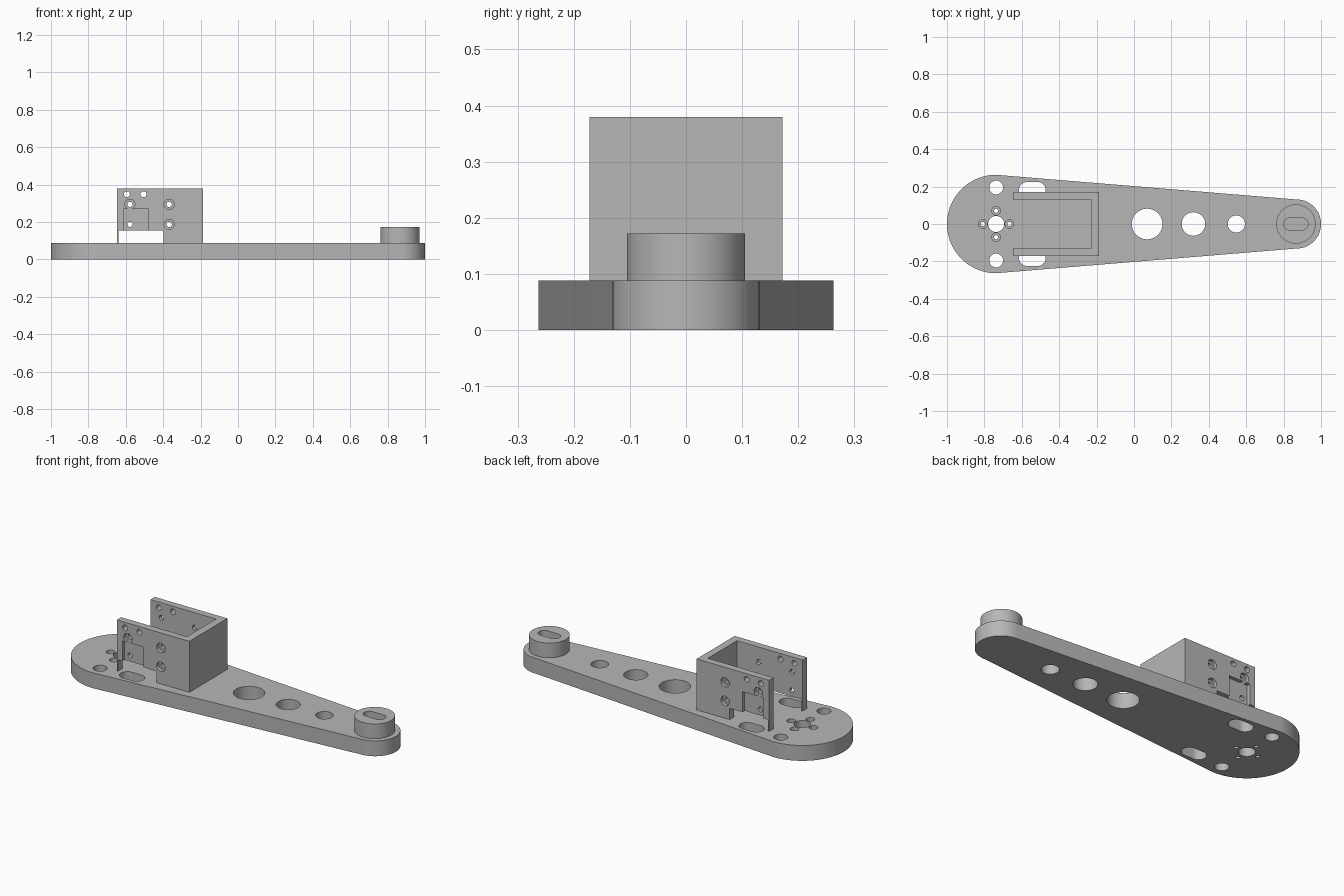
import bpy, bmesh, math
from mathutils import Matrix

cube = bpy.data.objects.get("Cube")
if cube:
    bpy.data.objects.remove(cube, do_unlink=True)

GREY = (0.47, 0.47, 0.47, 1)
grey = bpy.data.materials.new("plain grey")
grey.use_nodes = True
grey.diffuse_color = GREY
grey.node_tree.nodes["Principled BSDF"].inputs["Base Color"].default_value = GREY


def capsule(x0, r0, x1, r1, cy=0, steps=32):
    """Outline of two half circles joined by straight sides."""
    arc = [math.pi * (i / steps - 0.5) for i in range(steps + 1)]
    right = [(x1 + r1 * math.cos(a), cy + r1 * math.sin(a)) for a in arc]
    left = [(x0 - r0 * math.cos(a), cy - r0 * math.sin(a)) for a in arc]
    return right + left


def circle(x, y, r):
    return capsule(x, r, x, r, y, 20)


def box(x0, x1, y0, y1):
    return [(x0, y0), (x1, y0), (x1, y1), (x0, y1)]


def prism(name, outline, low, high, sideways=False):
    """Extrude an outline along z, or an x-z outline along y."""
    bm = bmesh.new()
    verts = [bm.verts.new((x, y, low)) for x, y in outline]
    bmesh.ops.remove_doubles(bm, verts=verts, dist=1e-5)
    face = bm.faces.new(list(bm.verts))
    new = bmesh.ops.extrude_face_region(bm, geom=[face])["geom"]
    top = [v for v in new if isinstance(v, bmesh.types.BMVert)]
    bmesh.ops.translate(bm, verts=top, vec=(0, 0, high - low))
    if sideways:
        bm.transform(Matrix.Rotation(math.pi / 2, 4, 'X'))
    bmesh.ops.recalc_face_normals(bm, faces=bm.faces)
    mesh = bpy.data.meshes.new(name)
    bm.to_mesh(mesh)
    bm.free()
    mesh.materials.append(grey)
    obj = bpy.data.objects.new(name, mesh)
    bpy.context.collection.objects.link(obj)
    return obj


def activate(obj):
    bpy.ops.object.select_all(action='DESELECT')
    obj.select_set(True)
    bpy.context.view_layer.objects.active = obj


def cut(obj, outline, low, high, sideways=False):
    cutter = prism("cutter", outline, low, high, sideways)
    cutter.hide_render = True
    mod = obj.modifiers.new("cut", 'BOOLEAN')
    mod.operation = 'DIFFERENCE'
    mod.solver = 'EXACT'
    mod.object = cutter
    activate(obj)
    bpy.ops.object.modifier_apply(modifier=mod.name)
    bpy.data.objects.remove(cutter, do_unlink=True)


PLATE = 0.088
HUB = -0.737

# Tapered arm plate
arm = prism("arm_plate", capsule(HUB, 0.263, 0.869, 0.131, steps=48), 0, PLATE)

# Lightening holes, hub bore and side holes
for x, y, r in [(0.07, 0, 0.082), (0.318, 0, 0.063), (0.547, 0, 0.046),
                (HUB, 0, 0.043), (HUB, 0.195, 0.037), (HUB, -0.195, 0.037)]:
    cut(arm, circle(x, y, r), -0.1, 0.2)

# Counterbored screw holes around the hub
for dx, dy in [(1, 0), (-1, 0), (0, 1), (0, -1)]:
    x, y = HUB + 0.071 * dx, 0.071 * dy
    cut(arm, circle(x, y, 0.011), -0.1, 0.2)
    cut(arm, circle(x, y, 0.023), 0.045, 0.2)

# Slots beside the bracket
for side in (1, -1):
    cut(arm, capsule(-0.573, 0.042, -0.514, 0.042, side * 0.182), -0.1, 0.2)

# Pivot boss with a blind slot
boss = prism("pivot_boss", capsule(0.866, 0.105, 0.866, 0.105, steps=48), PLATE, 0.172)
cut(boss, capsule(0.832, 0.032, 0.898, 0.032), 0.13, 0.3)

# U-shaped bracket
X0, X1, OUT, INN = -0.647, -0.188, 0.172, 0.132
bracket = prism("motor_bracket",
                [(X0, -OUT), (X1, -OUT), (X1, OUT), (X0, OUT),
                 (X0, INN), (-0.231, INN), (-0.231, -INN), (X0, -INN)],
                PLATE, 0.38)

# Gap under the side walls, leaving a thin leg at the open end
cut(bracket, box(-0.64, -0.397, 0.05, 0.153), -0.3, 0.3, True)

# Outer pockets in both walls
for side in (1, -1):
    low, high = sorted((side * 0.152, side * 0.25))
    cut(bracket, box(-0.612, -0.478, 0.1, 0.27), low, high, True)

# Plain and counterbored screw holes through both walls
for x, z in [(-0.594, 0.348), (-0.505, 0.348)]:
    cut(bracket, circle(x, z, 0.016), -0.3, 0.3, True)
for x in (-0.578, -0.368):
    for z in (0.187, 0.294):
        cut(bracket, circle(x, z, 0.014), -0.3, 0.3, True)
        for side in (1, -1):
            low, high = sorted((side * 0.152, side * 0.25))
            cut(bracket, circle(x, z, 0.027), low, high, True)

for part in (arm, boss, bracket):
    activate(part)
    bpy.ops.object.shade_smooth_by_angle(angle=math.radians(30))
